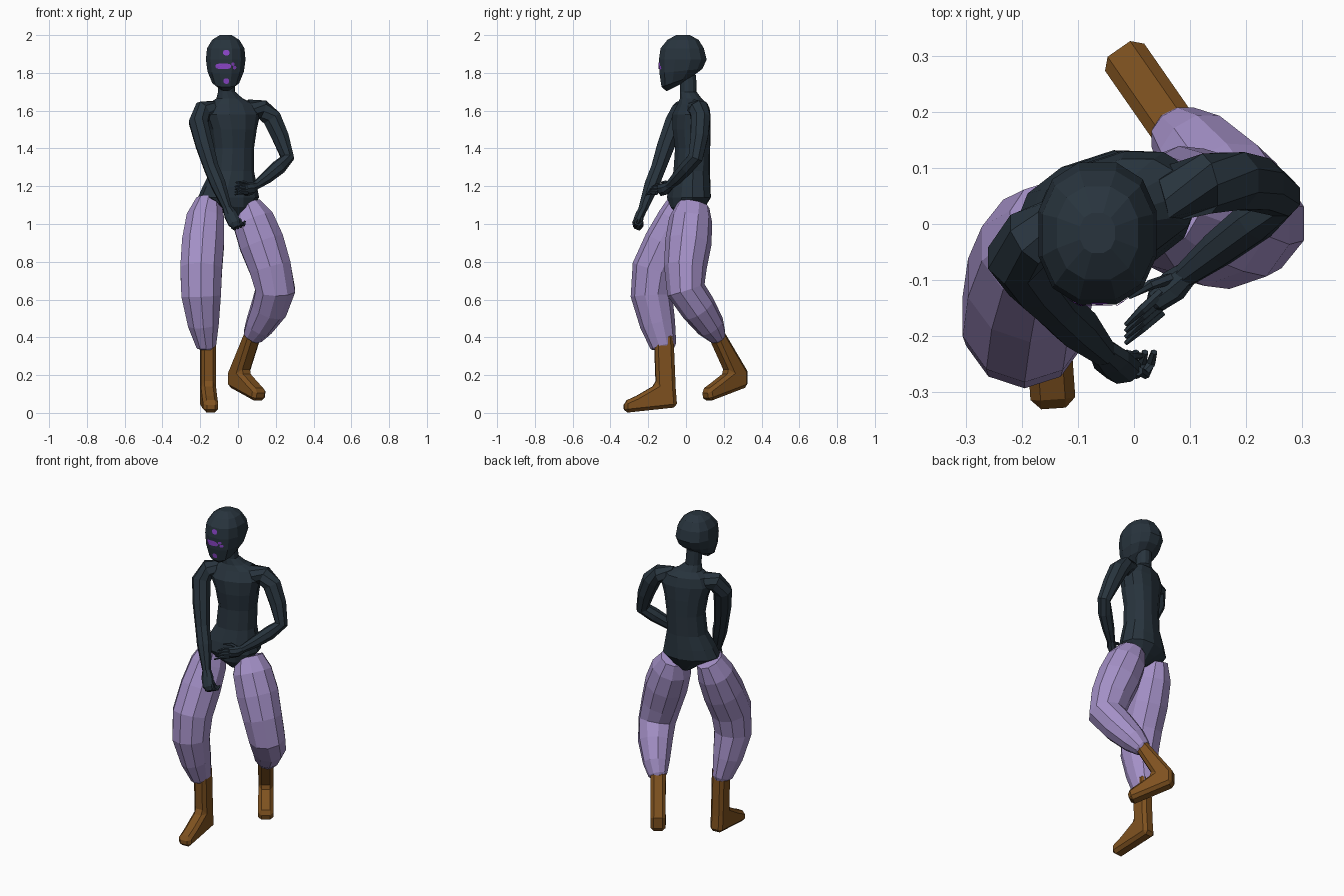
import bpy, bmesh, math
from mathutils import Vector
from mathutils.bvhtree import BVHTree


def material(name, rgb):
    m = bpy.data.materials.new(name)
    m.diffuse_color = (*rgb, 1)
    return m


NAVY = material("dark navy", (0.021, 0.034, 0.047))
LILAC = material("lilac cloth", (0.37, 0.28, 0.57))
BROWN = material("brown leather", (0.21, 0.083, 0.014))
VIOLET = material("violet paint", (0.26, 0.06, 0.58))


def finish(bm, name, mat):
    bmesh.ops.recalc_face_normals(bm, faces=bm.faces)
    mesh = bpy.data.meshes.new(name)
    bm.to_mesh(mesh)
    bm.free()
    mesh.materials.append(mat)
    ob = bpy.data.objects.new(name, mesh)
    bpy.context.collection.objects.link(ob)
    return ob


def skin(rings, name, mat):
    """Bridge rings of points into a closed flat-shaded surface."""
    bm = bmesh.new()
    loops = [[bm.verts.new(p) for p in r] for r in rings]
    n = len(loops[0])
    for a, b in zip(loops, loops[1:]):
        for i in range(n):
            j = (i + 1) % n
            bm.faces.new((a[i], a[j], b[j], b[i]))
    bm.faces.new(loops[0])
    bm.faces.new(loops[-1])
    return finish(bm, name, mat)


def circle(n, power=1.0):
    for i in range(n):
        a = 2 * math.pi * (i + 0.5) / n
        c, s = math.cos(a), math.sin(a)
        yield (math.copysign(abs(c) ** power, c), math.copysign(abs(s) ** power, s))


def stack(rows, name, mat, n, power=1.0, yaw=0.0):
    """Loft of level rings: x, y, z, half width, half depth, forward tilt."""
    cy, sy = math.cos(yaw), math.sin(yaw)
    rings = []
    for x, y, z, rx, ry, tilt in rows:
        rings.append([(x + rx * c * cy - ry * s * sy, y + rx * c * sy + ry * s * cy,
                       z + tilt * ry * s) for c, s in circle(n, power)])
    return skin(rings, name, mat)


def tube(rows, name, mat, n=8):
    """Loft along a path: x, y, z, width radius, depth radius."""
    pts = [Vector(r[:3]) for r in rows]
    rings = []
    for i, r in enumerate(rows):
        t = (pts[min(i + 1, len(pts) - 1)] - pts[max(i - 1, 0)]).normalized()
        u = Vector((1, 0, 0))
        u = (u - t * u.dot(t)).normalized()
        v = t.cross(u)
        rings.append([pts[i] + u * c * r[3] + v * s * r[4] for c, s in circle(n)])
    return skin(rings, name, mat)


# Head
head = stack([(-.065, -.06, 1.725, .03, .045, .5),
              (-.065, -.045, 1.755, .073, .087, .35),
              (-.065, -.027, 1.81, .099, .117, .1),
              (-.065, -.017, 1.87, .108, .13, 0),
              (-.065, -.02, 1.93, .102, .118, 0),
              (-.065, -.016, 1.975, .074, .085, 0),
              (-.065, -.016, 2.0, .032, .037, 0)], "head", NAVY, 12, 0.85)

# Torso and neck, turned towards the forward leg
stack([(-.015, .01, 1.04, .035, .05, 0),
       (-.025, .01, 1.09, .095, .09, 0),
       (-.05, .015, 1.14, .165, .11, 0),
       (-.043, .02, 1.2, .145, .105, 0),
       (-.03, .03, 1.28, .115, .093, 0),
       (-.025, .035, 1.4, .11, .09, 0),
       (-.025, .03, 1.5, .125, .097, 0),
       (-.03, .028, 1.58, .15, .095, 0),
       (-.035, .035, 1.635, .125, .075, 0),
       (-.045, .025, 1.665, .07, .055, 0),
       (-.06, .012, 1.7, .045, .043, 0),
       (-.065, .01, 1.79, .043, .043, 0)], "torso", NAVY, 12, 0.9, math.radians(18))

# Arms
tube([(-.11, .01, 1.605, .05, .05), (-.185, -.025, 1.6, .055, .055),
      (-.21, -.06, 1.54, .054, .055), (-.178, -.105, 1.42, .05, .05),
      (-.142, -.145, 1.3, .042, .042), (-.105, -.18, 1.21, .042, .042),
      (-.055, -.228, 1.08, .024, .026)], "right_arm", NAVY)
tube([(.05, .05, 1.61, .05, .05), (.13, .072, 1.605, .052, .055),
      (.18, .077, 1.56, .054, .055), (.225, .07, 1.46, .048, .05),
      (.262, .05, 1.35, .037, .042), (.215, .005, 1.3, .04, .04),
      (.15, -.045, 1.245, .034, .034), (.09, -.092, 1.2, .022, .023)],
     "left_arm", NAVY)

# Hands: a loose fist and an open hand
tube([(-.06, -.222, 1.09, .023, .024), (-.04, -.243, 1.05, .036, .026),
      (-.018, -.262, 1.005, .036, .024), (-.008, -.266, .985, .02, .014)],
     "right_palm", NAVY)
tube([(.1, -.083, 1.205, .02, .022), (.07, -.11, 1.187, .028, .034),
      (.04, -.135, 1.18, .022, .034), (.03, -.142, 1.178, .012, .02)],
     "left_palm", NAVY)
for k in range(4):
    x = -.04 + .016 * k
    z = .985 + .007 * k
    tube([(x, -.262, z + .02, .009, .009), (x + .012, -.268, z - .005, .009, .009),
          (x + .022, -.248, z - .012, .009, .009), (x + .028, -.228, z + .008, .006, .006)],
         f"right_finger_{k + 1}", NAVY, 6)
    y, z = -.122 - .011 * k, 1.205 - .014 * k
    tube([(.05, y, z, .01, .01), (.015, y - .03, z + .003, .009, .009),
          (-.015, y - .058, z - .008, .004, .004)], f"left_finger_{k + 1}", NAVY, 6)
tube([(-.045, -.235, 1.06, .012, .012), (-.01, -.235, 1.03, .01, .01),
      (.012, -.235, 1.005, .006, .006)], "right_thumb", NAVY, 6)
tube([(.075, -.095, 1.2, .012, .012), (.03, -.108, 1.222, .009, .009),
      (-.01, -.13, 1.22, .005, .005)], "left_thumb", NAVY, 6)

# Baggy trouser legs
tube([(-.155, -.005, 1.12, .07, .085), (-.172, -.04, 1.03, .105, .108),
      (-.185, -.1, .9, .117, .122), (-.195, -.165, .76, .116, .122),
      (-.195, -.183, .62, .11, .11), (-.183, -.15, .47, .086, .094),
      (-.168, -.12, .355, .055, .07), (-.168, -.118, .34, .045, .058)],
     "right_trouser_leg", LILAC, 10)
tube([(.05, .04, 1.1, .075, .085), (.08, .025, 1.02, .115, .115),
      (.125, .012, .9, .125, .123), (.17, -.003, .77, .117, .113),
      (.198, .0, .65, .11, .103), (.165, .065, .555, .1, .095),
      (.112, .13, .46, .077, .077), (.078, .165, .405, .056, .05),
      (.072, .17, .395, .045, .04)], "left_trouser_leg", LILAC, 10)


# Boots: side profile extruded across its width, edges chamfered
def boot(name, heel, toe_dir, profile, width):
    d = Vector((*toe_dir, 0)).normalized()
    across = Vector((-d.y, d.x, 0))
    bm = bmesh.new()
    face = bm.faces.new([bm.verts.new(Vector((*heel, z)) + d * s - across * width / 2)
                         for s, z in profile])
    ext = bmesh.ops.extrude_face_region(bm, geom=[face])
    moved = [v for v in ext["geom"] if isinstance(v, bmesh.types.BMVert)]
    bmesh.ops.translate(bm, verts=moved, vec=across * width)
    ob = finish(bm, name, BROWN)
    bevel = ob.modifiers.new("chamfer", 'BEVEL')
    bevel.width = 0.018
    bevel.segments = 1
    bevel.limit_method = 'ANGLE'
    bevel.angle_limit = math.radians(50)


boot("right_boot", (-.163, -.048), (.07, -1),
     [(0, .03), (.28, 0), (.282, .06), (.215, .09), (.112, .15), (.122, .42), (.02, .42), (.008, .13)],
     .08)
boot("left_boot", (-.027, .312), (.57, -.82),
     [(0, .138), (.248, .06), (.262, .122), (.2, .16), (.115, .215), (.245, .45), (.165, .45), (0, .22)],
     .085)

# Painted face marks: thin plates laid on the front of the head
surface = BVHTree.FromPolygons([v.co for v in head.data.vertices],
                               [p.vertices[:] for p in head.data.polygons])


def mark(name, x, z, rx, rz):
    bm = bmesh.new()

    def put(px, pz):
        hit = surface.ray_cast(Vector((px, -1, pz)), Vector((0, 1, 0)))[0]
        return bm.verts.new((px, hit.y - .004, pz))
    centre = put(x, z)
    rings = [[put(x + rx * k * c, z + rz * k * s) for c, s in circle(12, .8)] for k in (.5, 1)]
    for i in range(12):
        j = (i + 1) % 12
        bm.faces.new((centre, rings[0][i], rings[0][j]))
        bm.faces.new((rings[0][i], rings[1][i], rings[1][j], rings[0][j]))
    finish(bm, name, VIOLET)


mark("brow_mark", -.062, 1.907, .017, .015)
mark("chin_mark", -.062, 1.757, .015, .015)
mark("middle_mark", -.078, 1.835, .043, .016)
for k, (x, z) in enumerate([(-.026, 1.846), (-.018, 1.828)]):
    mark(f"side_dot_{k + 1}", x, z, .009, .009)
